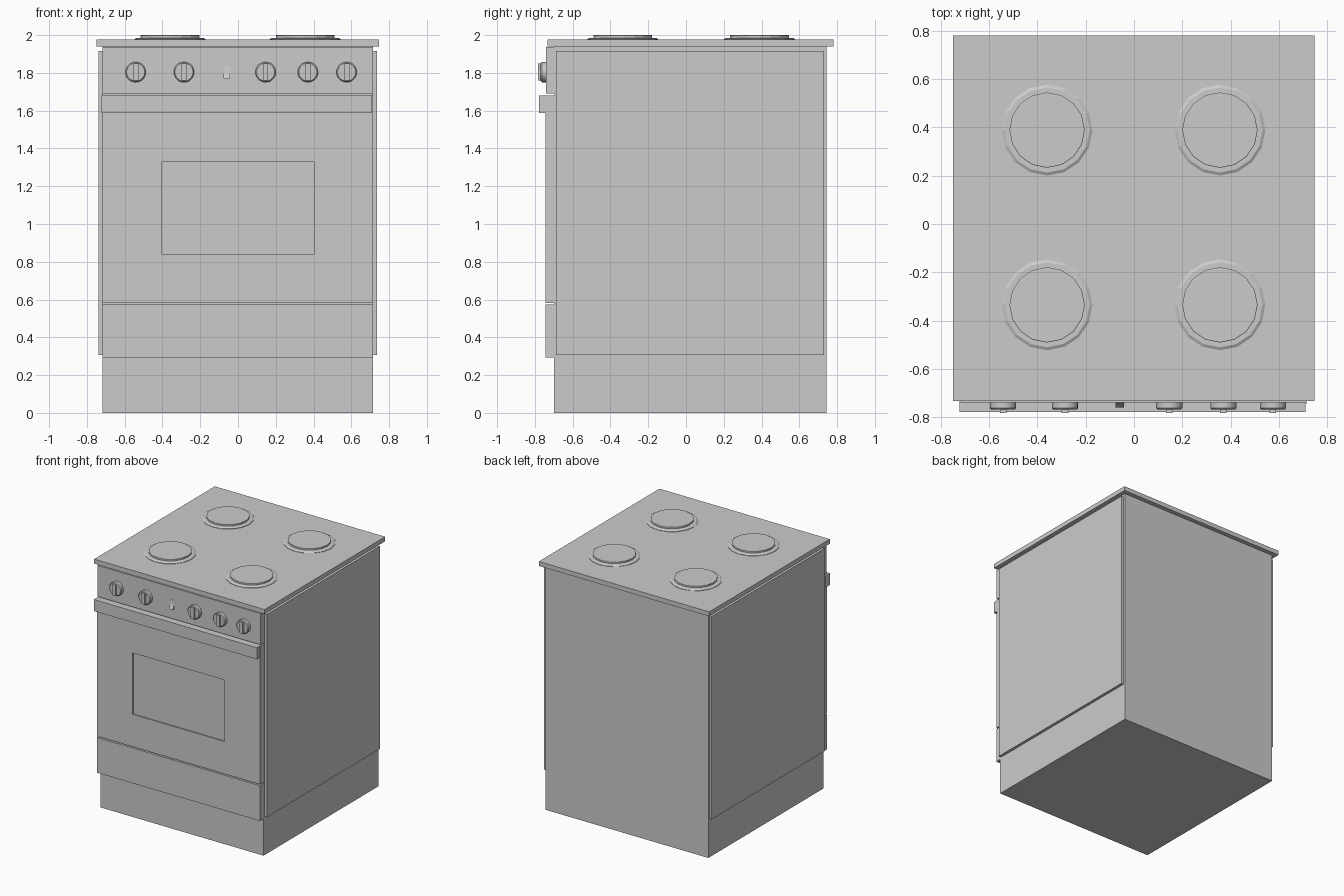
import bpy, bmesh, math
from mathutils import Matrix

if "Cube" in bpy.data.objects:
    bpy.data.objects.remove(bpy.data.objects["Cube"])


def finish(name, bm):
    bmesh.ops.recalc_face_normals(bm, faces=bm.faces[:])
    me = bpy.data.meshes.new(name)
    bm.to_mesh(me)
    bm.free()
    ob = bpy.data.objects.new(name, me)
    bpy.context.collection.objects.link(ob)
    return ob


def add_box(bm, x, y, z):
    m = Matrix.Translation(((x[0]+x[1])/2, (y[0]+y[1])/2, (z[0]+z[1])/2))
    m = m @ Matrix.Diagonal((x[1]-x[0], y[1]-y[0], z[1]-z[0], 1))
    bmesh.ops.create_cube(bm, size=1, matrix=m)


def box(name, x, y, z):
    bm = bmesh.new()
    add_box(bm, x, y, z)
    return finish(name, bm)


def add_lathe(bm, profile, sides, matrix):
    """Closed stack of rings from (radius, height) pairs."""
    rings = []
    for r, h in profile:
        ring = []
        for i in range(sides):
            a = 2 * math.pi * i / sides
            p = matrix @ Matrix.Translation((r*math.cos(a), r*math.sin(a), h))
            ring.append(bm.verts.new(p.to_translation()))
        rings.append(ring)
    for lo, hi in zip(rings, rings[1:]):
        for i in range(sides):
            j = (i + 1) % sides
            bm.faces.new((lo[i], lo[j], hi[j], hi[i]))
    bm.faces.new(rings[0][::-1])
    bm.faces.new(rings[-1])


# Main carcass, standing on the recessed plinth
W = (-0.718, 0.714)
box("carcass", W, (-0.70, 0.745), (0, 1.94))

# Side panels
for name, x in (("left_panel", (-0.738, -0.715)), ("right_panel", (0.712, 0.736))):
    box(name, x, (-0.688, 0.731), (0.307, 1.917))

# Cooktop slab
box("cooktop", (-0.75, 0.747), (-0.733, 0.78), (1.94, 1.976))

# Drawer front and control panel
box("drawer_front", W, (-0.745, -0.69), (0.293, 0.573))
box("control_panel", W, (-0.74, -0.69), (1.69, 1.938))

# Oven door with an inset window
door = box("oven_door", W, (-0.745, -0.69), (0.583, 1.68))
cutter = box("window_cutter", (-0.405, 0.403), (-0.80, -0.735), (0.84, 1.328))
cutter.hide_render = True
cutter.hide_viewport = True
cutter.display_type = 'WIRE'
mod = door.modifiers.new("window", 'BOOLEAN')
mod.operation = 'DIFFERENCE'
mod.solver = 'EXACT'
mod.object = cutter
bpy.context.view_layer.objects.active = door
bpy.ops.object.modifier_apply(modifier=mod.name)
bpy.data.objects.remove(cutter)

# Full-width handle rail
box("door_handle", (-0.722, 0.71), (-0.778, -0.72), (1.588, 1.68))

# Burners: sloped trim ring with a raised plate
for ix, x in enumerate((-0.36, 0.356)):
    for iy, y in enumerate((-0.335, 0.389)):
        bm = bmesh.new()
        m = Matrix.Translation((x, y, 1.97))
        add_lathe(bm, [(0.188, 0), (0.188, 0.009), (0.176, 0.016), (0.156, 0.016),
                       (0.156, 0.028), (0.153, 0.03)], 16, m)
        finish(f"burner_{ix}_{iy}", bm)

# Control knobs: round base with a vertical grip bar
for i, x in enumerate((-0.542, -0.286, 0.146, 0.37, 0.575)):
    bm = bmesh.new()
    m = Matrix.Translation((x, -0.73, 1.804)) @ Matrix.Rotation(math.pi/2, 4, 'X')
    add_lathe(bm, [(0.054, 0), (0.054, 0.033), (0.048, 0.039)], 20, m)
    add_box(bm, (x-0.014, x+0.014), (-0.783, -0.75), (1.759, 1.849))
    ob = finish(f"knob_{i}", bm)
    bpy.context.view_layer.objects.active = ob
    ob.select_set(True)
    bpy.ops.object.shade_smooth_by_angle(angle=math.radians(30))
    ob.select_set(False)

# Rocker switch: wedge profile extruded across its width
bm = bmesh.new()
prof = [(-0.73, 1.838), (-0.742, 1.838), (-0.746, 1.80), (-0.76, 1.77), (-0.73, 1.77)]
f = bm.faces.new([bm.verts.new((-0.076, y, z)) for y, z in prof])
ext = bmesh.ops.extrude_face_region(bm, geom=[f])
bmesh.ops.translate(bm, vec=(0.034, 0, 0),
                    verts=[v for v in ext["geom"] if isinstance(v, bmesh.types.BMVert)])
finish("rocker_switch", bm)
